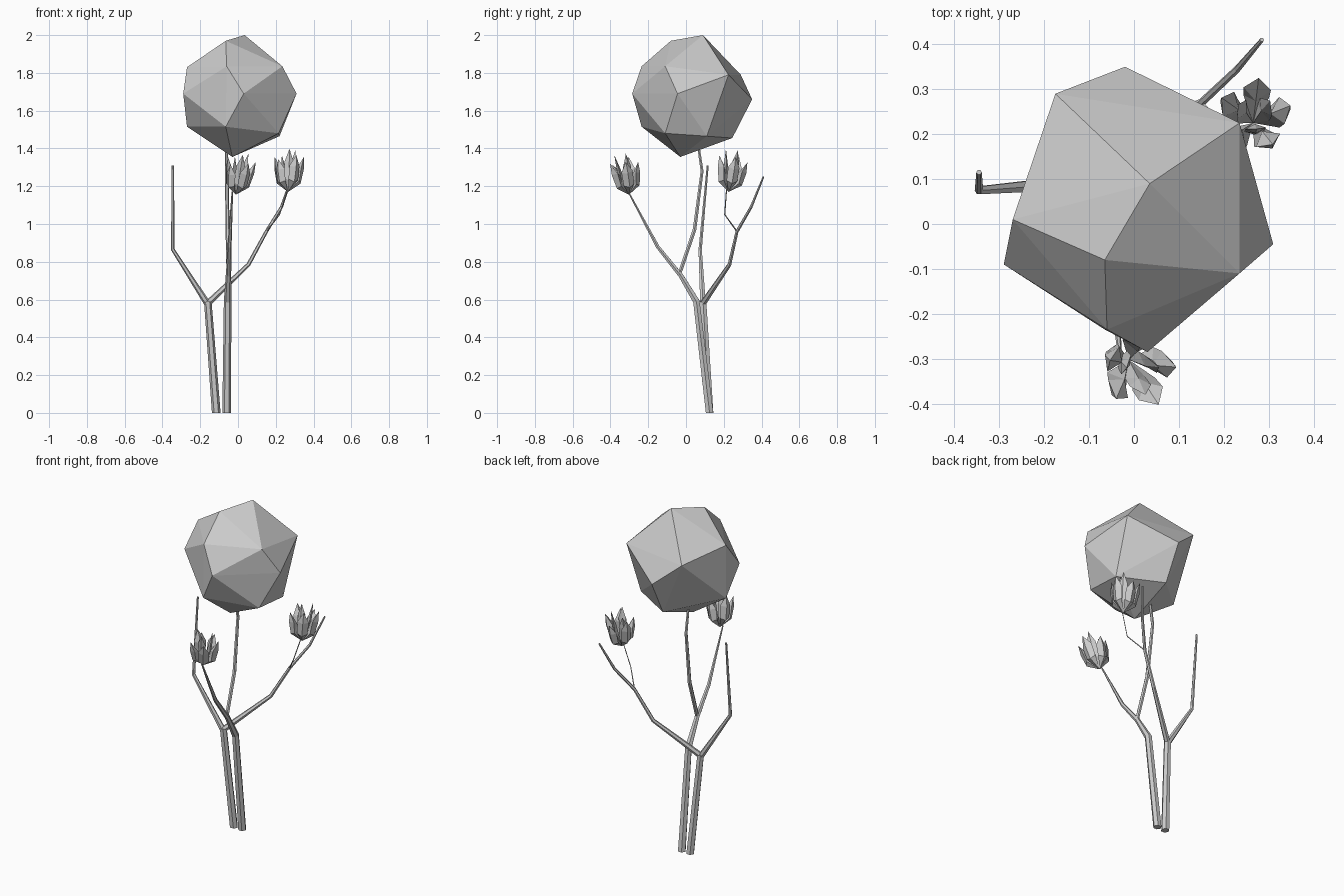
import bpy, bmesh, math
from mathutils import Vector, Matrix

if "Cube" in bpy.data.objects:
    bpy.data.objects.remove(bpy.data.objects["Cube"])


def finish(name, bm):
    bmesh.ops.recalc_face_normals(bm, faces=bm.faces)
    me = bpy.data.meshes.new(name)
    bm.to_mesh(me)
    bm.free()
    ob = bpy.data.objects.new(name, me)
    bpy.context.collection.objects.link(ob)
    return ob


def tube(name, pts, sides=6):
    """Tapered faceted stem through (x, y, z, radius) points."""
    bm = bmesh.new()
    P = [Vector(p[:3]) for p in pts]
    rings = []
    for i, p in enumerate(P):
        d = Vector((0, 0, 0))
        if i:
            d += (p - P[i - 1]).normalized()
        if i < len(P) - 1:
            d += (P[i + 1] - p).normalized()
        if p.z == 0:
            d = Vector((0, 0, 1))
        q = Vector((0, 0, 1)).rotation_difference(d.normalized())
        ring = []
        for k in range(sides):
            a = math.tau * k / sides
            ring.append(bm.verts.new(p + q @ Vector((math.cos(a), math.sin(a), 0)) * pts[i][3]))
        rings.append(ring)
    for r, s in zip(rings, rings[1:]):
        for k in range(sides):
            n = (k + 1) % sides
            bm.faces.new((r[k], r[n], s[n], s[k]))
    bm.faces.new(rings[0])
    bm.faces.new(rings[-1])
    return finish(name, bm)


def flower(name, base, lean, height, spread):
    """Cup of plump keeled petals leaning along a direction."""
    bm = bmesh.new()
    rot = Vector((0, 0, 1)).rotation_difference(Vector(lean).normalized()).to_matrix().to_4x4()
    # whorls: petal count, reach, height factor, half width, start angle
    for count, reach, hf, w, off in ((5, 1.0, .84, .036, 0.2), (3, .5, 1.0, .028, 0.6)):
        for i in range(count):
            h = height * hf * (1 - .12 * (i % 2))
            R = spread * reach
            pts = [(0, 0, 0),
                   (R * .72, -w * .8, h * .32), (R * .9, 0, h * .25), (R * .72, w * .8, h * .32),
                   (R * .85, -w * .85, h * .7), (R * 1.12, 0, h * .66), (R * .85, w * .85, h * .7),
                   (R * .5, 0, h * .6), (R * 1.1, 0, h)]
            M = (Matrix.Translation(base) @ rot
                 @ Matrix.Rotation(off + math.tau * i / count, 4, 'Z'))
            v = [bm.verts.new(M @ Vector(p)) for p in pts]
            for f in ((0, 1, 2), (0, 2, 3), (1, 4, 5, 2), (2, 5, 6, 3), (4, 8, 5), (5, 8, 6),
                      (0, 7, 1), (0, 3, 7), (1, 7, 4), (3, 6, 7), (4, 7, 8), (6, 8, 7)):
                bm.faces.new([v[k] for k in f])
    return finish(name, bm)


# Left stem with its two branches and a fine twig
tube("left_stem", [(-.115, .125, 0, .023), (-.16, .09, .59, .020)])
tube("left_branch", [(-.16, .09, .575, .017), (-.345, .075, .865, .010), (-.345, .115, 1.31, .006)])
tube("right_branch", [(-.16, .09, .58, .017), (.055, .23, .785, .011), (.15, .27, .96, .009),
                      (.23, .345, 1.09, .008), (.285, .41, 1.25, .005)])
tube("flower_twig", [(.15, .27, .96, .004), (.22, .205, 1.05, .003), (.265, .215, 1.19, .003)], 4)

# Right stem with the flower branch and the crown branch
tube("right_stem", [(-.06, .125, 0, .023), (-.055, .055, .59, .020), (-.05, -.035, .74, .014)])
tube("front_branch", [(-.05, -.03, .73, .014), (-.045, -.15, .88, .011), (-.03, -.305, 1.17, .004)])
tube("crown_branch", [(-.05, -.035, .735, .011), (-.055, .045, .97, .011),
                      (-.06, .085, 1.28, .009), (-.06, .06, 1.45, .007)])

# Blossoms
flower("front_flower", (-.012, -.302, 1.155), (.16, -.18, 1), .225, .072)
flower("back_flower", (.265, .225, 1.17), (.02, .12, 1), .225, .074)

# Faceted crown ball
crown = [(.035, .09, 2.0), (-.065, -.08, 1.97), (-.06, -.235, 1.835), (.03, -.285, 1.69),
         (.235, -.11, 1.835), (.31, -.045, 1.69), (.235, .225, 1.79), (-.02, .35, 1.66),
         (-.175, .29, 1.79), (-.27, .01, 1.83), (-.29, -.09, 1.69), (-.065, -.235, 1.515),
         (-.27, .01, 1.515), (.22, .11, 1.465), (-.03, -.03, 1.355), (-.02, .245, 1.455),
         (.215, -.11, 1.48)]
bm = bmesh.new()
for p in crown:
    bm.verts.new(p)
bmesh.ops.convex_hull(bm, input=bm.verts)
finish("crown_ball", bm)
